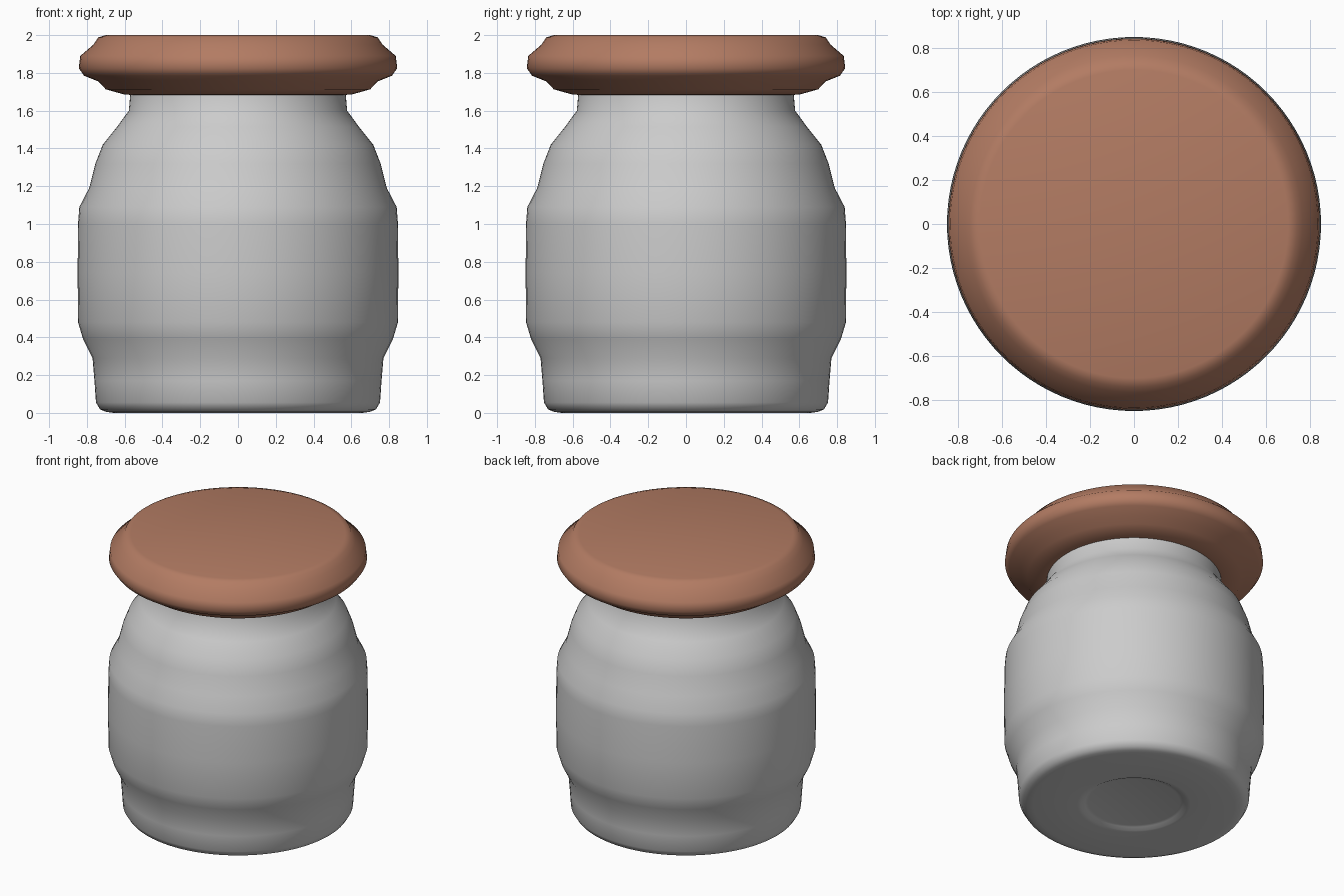
import bpy, bmesh
from math import cos, sin, tau, radians

if "Cube" in bpy.data.objects:
    bpy.data.objects.remove(bpy.data.objects["Cube"])

SEGMENTS = 96


def lathe(name, profile, color=None, angle=62):
    """Revolve (radius, z) points around z; radius 0 closes to a pole."""
    bm = bmesh.new()
    rings = []
    for r, z in profile:
        if r == 0:
            rings.append([bm.verts.new((0, 0, z))] * SEGMENTS)
        else:
            rings.append([bm.verts.new((r * cos(tau * i / SEGMENTS), r * sin(tau * i / SEGMENTS), z))
                          for i in range(SEGMENTS)])
    for a, b in zip(rings, rings[1:]):
        for i in range(SEGMENTS):
            j = (i + 1) % SEGMENTS
            bm.faces.new(list(dict.fromkeys((a[i], a[j], b[j], b[i]))))
    bmesh.ops.recalc_face_normals(bm, faces=bm.faces)
    mesh = bpy.data.meshes.new(name)
    bm.to_mesh(mesh)
    bm.free()
    obj = bpy.data.objects.new(name, mesh)
    bpy.context.collection.objects.link(obj)
    if color:
        mat = bpy.data.materials.new(name + "_material")
        mat.diffuse_color = color
        mat.use_nodes = True
        mat.node_tree.nodes["Principled BSDF"].inputs["Base Color"].default_value = mat.diffuse_color
        mesh.materials.append(mat)
    bpy.ops.object.select_all(action='DESELECT')
    obj.select_set(True)
    bpy.context.view_layer.objects.active = obj
    bpy.ops.object.shade_smooth_by_angle(angle=radians(angle))
    return obj


# Jar: shallow recess under the base, belly band, shoulder and neck
lathe("jar_body", [
    (0, 0.02), (0.30, 0.02), (0.32, 0.015), (0.345, 0.002), (0.37, 0.0), (0.66, 0.0),
    (0.70, 0.006), (0.73, 0.018), (0.752, 0.055), (0.76, 0.17), (0.77, 0.29),
    (0.82, 0.39), (0.847, 0.48), (0.849, 0.74), (0.847, 1.0), (0.84, 1.09),
    (0.788, 1.19), (0.755, 1.32), (0.716, 1.42), (0.64, 1.515), (0.578, 1.60),
    (0.57, 1.69), (0.56, 1.74), (0, 1.74)])

# Lid: rounded stopper with a wide rim
lathe("lid", [
    (0, 1.684), (0.57, 1.684), (0.60, 1.685), (0.70, 1.713), (0.74, 1.755),
    (0.815, 1.785), (0.843, 1.825), (0.835, 1.89), (0.765, 1.95),
    (0.74, 1.988), (0.70, 2.0), (0, 2.0)], (0.45, 0.20, 0.125, 1))
